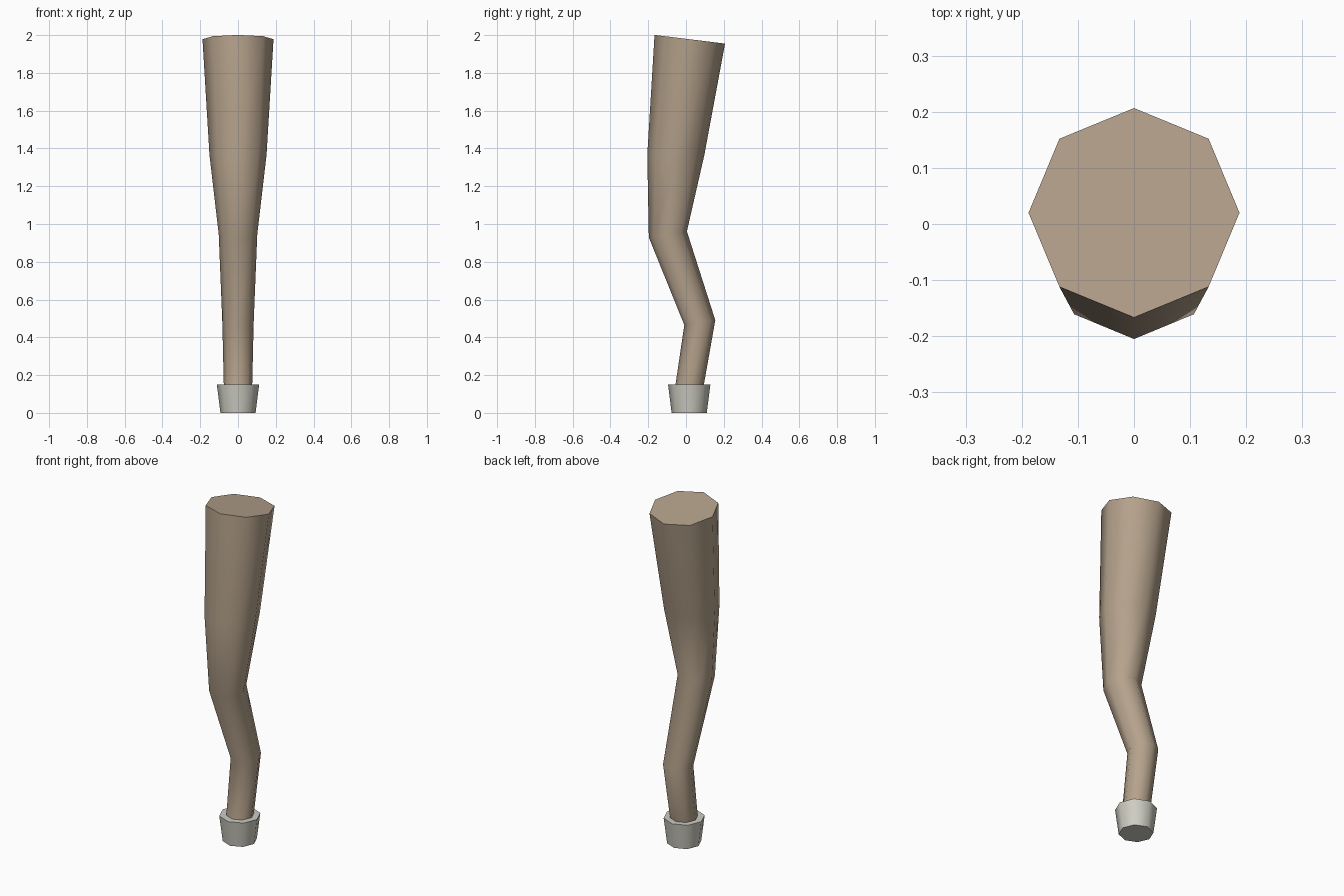
import bpy, bmesh, math

if "Cube" in bpy.data.objects:
    bpy.data.objects.remove(bpy.data.objects["Cube"])

SIDES = 8


def material(name, color):
    mat = bpy.data.materials.new(name)
    mat.diffuse_color = color
    mat.use_nodes = True
    mat.node_tree.nodes["Principled BSDF"].inputs["Base Color"].default_value = mat.diffuse_color
    return mat


def loft(name, rings, mat):
    """Closed tube along the y-z plane; ring = (y, z, radius, tilt in degrees)."""
    bm = bmesh.new()
    loops = []
    for y, z, r, tilt in rings:
        t = math.radians(tilt)
        loop = []
        for i in range(SIDES):
            a = 2 * math.pi * i / SIDES
            d = r * math.sin(a)
            loop.append(bm.verts.new((r * math.cos(a), y + d * math.cos(t), z + d * math.sin(t))))
        loops.append(loop)
    for low, high in zip(loops, loops[1:]):
        for i in range(SIDES):
            j = (i + 1) % SIDES
            bm.faces.new((low[i], low[j], high[j], high[i]))
    bm.faces.new(loops[0][::-1])
    bm.faces.new(loops[-1])
    bmesh.ops.recalc_face_normals(bm, faces=bm.faces)
    mesh = bpy.data.meshes.new(name)
    bm.to_mesh(mesh)
    bm.free()
    mesh.materials.append(mat)
    obj = bpy.data.objects.new(name, mesh)
    bpy.context.collection.objects.link(obj)
    bpy.ops.object.select_all(action='DESELECT')
    obj.select_set(True)
    bpy.context.view_layer.objects.active = obj
    bpy.ops.object.shade_smooth_by_angle(angle=math.radians(60))
    return obj


wood = material("brown", (0.46, 0.36, 0.26, 1))
pale = material("pale_grey", (0.62, 0.61, 0.54, 1))

# Bent leg, ankle to thigh
loft("leg", [
    (0.018, 0.14, 0.075, 0),
    (0.073, 0.478, 0.083, 9),
    (-0.096, 0.945, 0.102, 9),
    (-0.054, 1.365, 0.151, 0),
    (0.020, 1.978, 0.188, -7),
], wood)

# Foot cap flaring upward
loft("foot", [
    (0.017, 0.0, 0.093, 0),
    (0.017, 0.15, 0.112, 0),
], pale)
